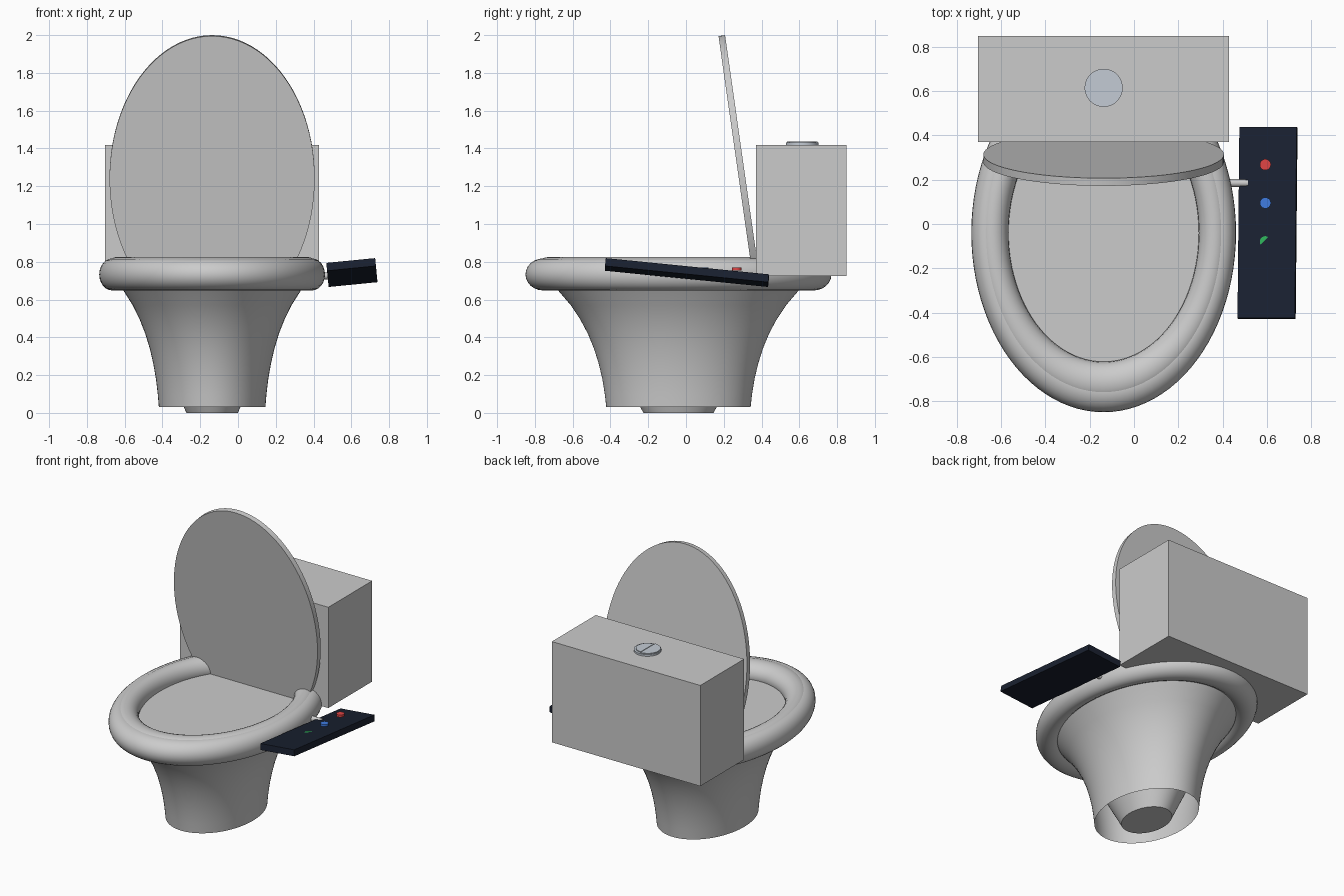
import bpy, bmesh, math

if "Cube" in bpy.data.objects:
    bpy.data.objects.remove(bpy.data.objects["Cube"])

CX, CY, ASPECT = -0.137, -0.04, 0.738   # shared centre and width/length ratio of the oval parts


def material(name, rgb):
    m = bpy.data.materials.new(name)
    m.diffuse_color = (*rgb, 1)
    m.use_nodes = True
    m.node_tree.nodes["Principled BSDF"].inputs["Base Color"].default_value = m.diffuse_color
    return m


def finish(name, bm, mat=None, smooth=True):
    bmesh.ops.recalc_face_normals(bm, faces=bm.faces)
    me = bpy.data.meshes.new(name)
    bm.to_mesh(me)
    bm.free()
    ob = bpy.data.objects.new(name, me)
    bpy.context.collection.objects.link(ob)
    if mat:
        me.materials.append(mat)
    if smooth:
        bpy.ops.object.select_all(action='DESELECT')
        ob.select_set(True)
        bpy.context.view_layer.objects.active = ob
        bpy.ops.object.shade_smooth_by_angle(angle=math.radians(35))
    return ob


def oval_lathe(name, profile, closed=False, cap_start=False, cap_end=False, n=96):
    """Sweep a (radius, z) profile around the oval bowl axis."""
    bm = bmesh.new()
    rings = []
    for r, z in profile:
        rings.append([bm.verts.new((CX + ASPECT * r * math.cos(2 * math.pi * i / n),
                                    CY + r * math.sin(2 * math.pi * i / n), z)) for i in range(n)])
    pairs = list(zip(rings, rings[1:]))
    if closed:
        pairs.append((rings[-1], rings[0]))
    for a, b in pairs:
        for i in range(n):
            j = (i + 1) % n
            bm.faces.new((a[i], a[j], b[j], b[i]))
    if cap_start:
        bm.faces.new(rings[0])
    if cap_end:
        bm.faces.new(rings[-1])
    return finish(name, bm)


def ring_profile(r, z, rx, rz, n=24):
    return [(r + rx * math.cos(2 * math.pi * i / n), z + rz * math.sin(2 * math.pi * i / n)) for i in range(n)]


def box(name, center, size, rot=(0, 0, 0), mat=None):
    bm = bmesh.new()
    bmesh.ops.create_cube(bm, size=1)
    bmesh.ops.scale(bm, vec=size, verts=bm.verts)
    ob = finish(name, bm, mat, smooth=False)
    ob.location, ob.rotation_euler = center, rot
    return ob


def cylinder(name, center, radius, depth, rot=(0, 0, 0), scale=(1, 1, 1), mat=None, n=48):
    bm = bmesh.new()
    bmesh.ops.create_cone(bm, cap_ends=True, segments=n, radius1=radius, radius2=radius, depth=depth)
    bmesh.ops.scale(bm, vec=scale, verts=bm.verts)
    ob = finish(name, bm, mat)
    ob.location, ob.rotation_euler = center, rot
    return ob


def half_disc(name, side, radius, z0, z1, mat, n=32):
    """Half of the flush button, on the side given by the sign."""
    bm = bmesh.new()
    arc = [-math.pi / 2 + math.pi * i / n for i in range(n + 1)]
    f = bm.faces.new([bm.verts.new((CX + side * (0.002 + radius * math.cos(a)),
                                    0.615 + radius * math.sin(a), z0)) for a in arc])
    ext = bmesh.ops.extrude_face_region(bm, geom=[f])
    bmesh.ops.translate(bm, vec=(0, 0, z1 - z0),
                        verts=[v for v in ext['geom'] if isinstance(v, bmesh.types.BMVert)])
    finish(name, bm, mat)


silver = material("silver", (0.55, 0.6, 0.66))
navy = material("navy", (0.01, 0.015, 0.03))
white = material("white", (0.8, 0.8, 0.8))

# pedestal shell, open underneath
oval_lathe("pedestal", [(0.382, 0.03), (0.39, 0.1), (0.403, 0.18), (0.422, 0.26), (0.447, 0.34), (0.48, 0.42),
                        (0.52, 0.495), (0.57, 0.57), (0.63, 0.64), (0.67, 0.69)])
# inner bowl, closed at the bottom, with the flat surface across its top
oval_lathe("inner_bowl", [(0.185, 0.0), (0.3, 0.2), (0.43, 0.45), (0.54, 0.62), (0.61, 0.73)],
           cap_start=True, cap_end=True)
# bowl rim and seat
oval_lathe("bowl_rim", ring_profile(0.715, 0.733, 0.095, 0.085), closed=True)
oval_lathe("seat", ring_profile(0.678, 0.745, 0.096, 0.081), closed=True)

# raised lid leaning forward
cylinder("lid", (CX, 0.297, 1.242), 1, 0.035, rot=(math.radians(90 + 8.1), 0, 0),
         scale=(0.543, 0.763, 1), n=96)

# cistern with two-part flush button
box("cistern", (CX, 0.61, 1.072), (1.133, 0.478, 0.695))
cylinder("flush_button_collar", (CX, 0.615, 1.423), 0.086, 0.018, mat=silver)
half_disc("flush_button_left", -1, 0.08, 1.42, 1.438, silver)
half_disc("flush_button_right", 1, 0.07, 1.42, 1.438, silver)

# side control panel on its arm, with three buttons
box("control_panel", (0.603, 0.005, 0.743), (0.26, 0.868, 0.042),
    rot=(math.radians(-5.7), math.radians(-5.6), 0), mat=navy)
cylinder("panel_arm", (0.43, 0.185, 0.725), 0.018, 0.17, rot=(0, math.pi / 2, 0), mat=white, n=24)
for name, y, rgb in (("red", 0.268, (0.75, 0.06, 0.06)),
                     ("blue", 0.095, (0.05, 0.2, 0.75)),
                     ("green", -0.08, (0.03, 0.48, 0.11))):
    cylinder(name + "_button", (0.593, y, 0.763), 0.025, 0.016, mat=material(name, rgb), n=32)
